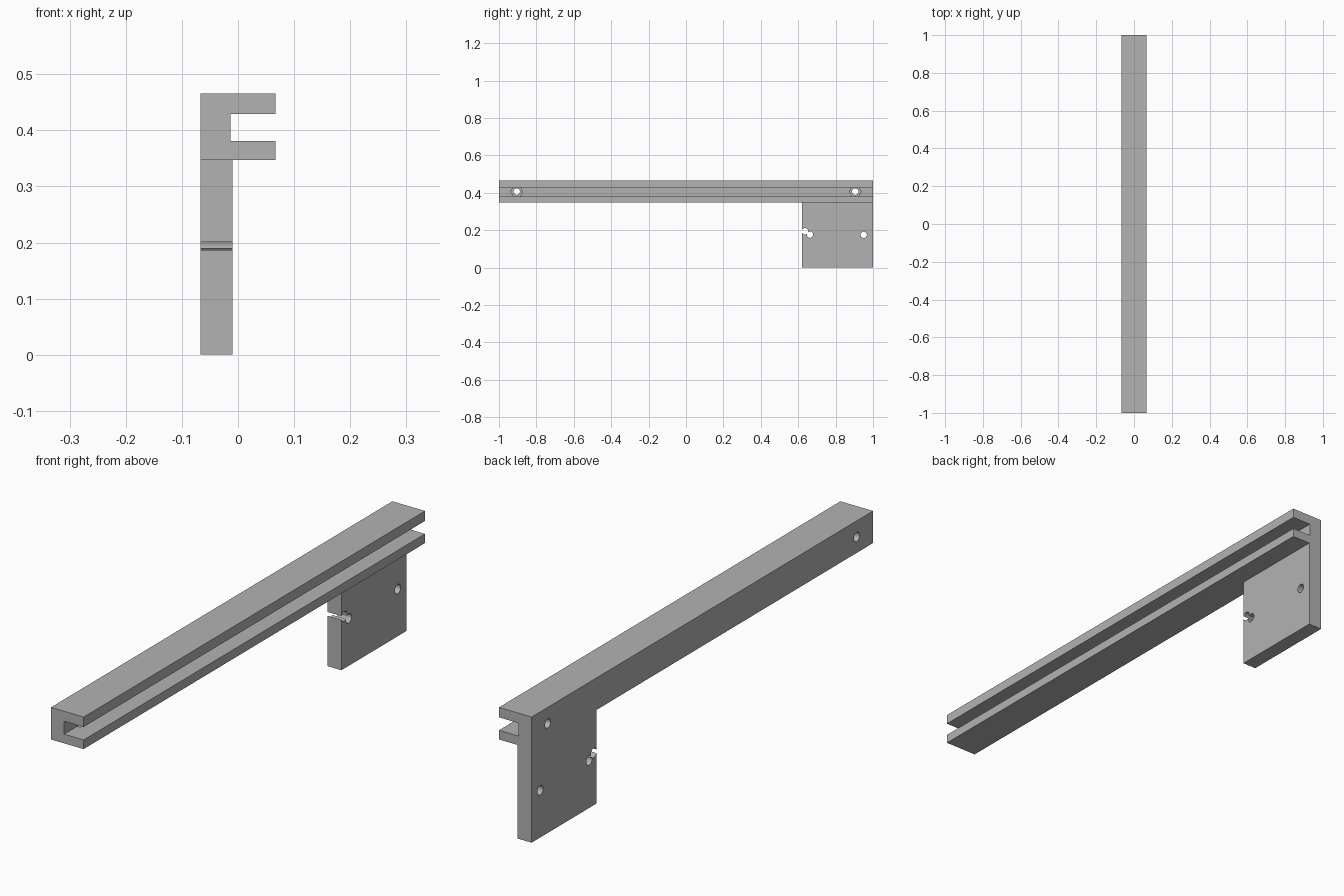
import bpy
import bmesh
import math

old = bpy.data.objects.get("Cube")
if old:
    bpy.data.objects.remove(old, do_unlink=True)

grey = bpy.data.materials.new("plain grey")
grey.use_nodes = True
colour = (0.45, 0.45, 0.45, 1)
grey.diffuse_color = colour
grey.node_tree.nodes["Principled BSDF"].inputs["Base Color"].default_value = colour


def extrude(name, profile, axis, start, end):
    """Extrude a closed profile along x (profile in y, z) or y (profile in x, z)."""
    def place(a, b, t):
        return (t, a, b) if axis == "x" else (a, t, b)
    bm = bmesh.new()
    face = bm.faces.new([bm.verts.new(place(a, b, start)) for a, b in profile])
    out = bmesh.ops.extrude_face_region(bm, geom=[face])
    moved = [v for v in out["geom"] if isinstance(v, bmesh.types.BMVert)]
    bmesh.ops.translate(bm, verts=moved, vec=place(0, 0, end - start))
    bmesh.ops.recalc_face_normals(bm, faces=bm.faces)
    mesh = bpy.data.meshes.new(name)
    bm.to_mesh(mesh)
    bm.free()
    mesh.materials.append(grey)
    obj = bpy.data.objects.new(name, mesh)
    bpy.context.collection.objects.link(obj)
    return obj


def polygon(y, z, radius, sides):
    return [(y + radius * math.cos(math.tau * i / sides),
             z + radius * math.sin(math.tau * i / sides)) for i in range(sides)]


def combine(target, tool, operation):
    """Apply a boolean and discard the tool."""
    tool.hide_render = True
    bpy.context.view_layer.objects.active = target
    mod = target.modifiers.new(operation, "BOOLEAN")
    mod.operation = operation
    mod.solver = "EXACT"
    mod.object = tool
    bpy.ops.object.modifier_apply(modifier=mod.name)
    bpy.data.objects.remove(tool, do_unlink=True)


# Long rail with an open slot facing +x
SIDE, WEB = 0.067, -0.013
BASE, SLOT_LOW, SLOT_HIGH, TOP = 0.347, 0.381, 0.429, 0.466
rail = extrude("slotted_rail", [
    (-SIDE, BASE), (SIDE, BASE), (SIDE, SLOT_LOW), (WEB, SLOT_LOW),
    (WEB, SLOT_HIGH), (SIDE, SLOT_HIGH), (SIDE, TOP), (-SIDE, TOP)], "y", -1, 1)

# Mounting plate hanging below the back end
plate = extrude("mounting_plate",
                [(0.62, 0), (1, 0), (1, 0.36), (0.62, 0.36)], "x", -SIDE, -0.01)
combine(rail, plate, "UNION")
rail.name = "rail_with_plate"

# Bolt holes with hexagonal nut recesses inside the slot
for y in (-0.905, 0.905):
    combine(rail, extrude("bolt_hole", polygon(y, 0.406, 0.017, 32), "x", -0.1, 0.0), "DIFFERENCE")
    combine(rail, extrude("nut_recess", polygon(y, 0.406, 0.032, 6), "x", -0.035, 0.0), "DIFFERENCE")

# Plate holes and the round notch open to the plate's front edge
for y, z, radius in ((0.95, 0.175, 0.017), (0.663, 0.176, 0.017), (0.636, 0.194, 0.0175)):
    combine(rail, extrude("plate_hole", polygon(y, z, radius, 32), "x", -0.1, 0.1), "DIFFERENCE")

# Smooth hole walls, crisp edges
bpy.ops.object.select_all(action="DESELECT")
rail.select_set(True)
bpy.context.view_layer.objects.active = rail
bpy.ops.object.shade_smooth_by_angle(angle=math.radians(30))
